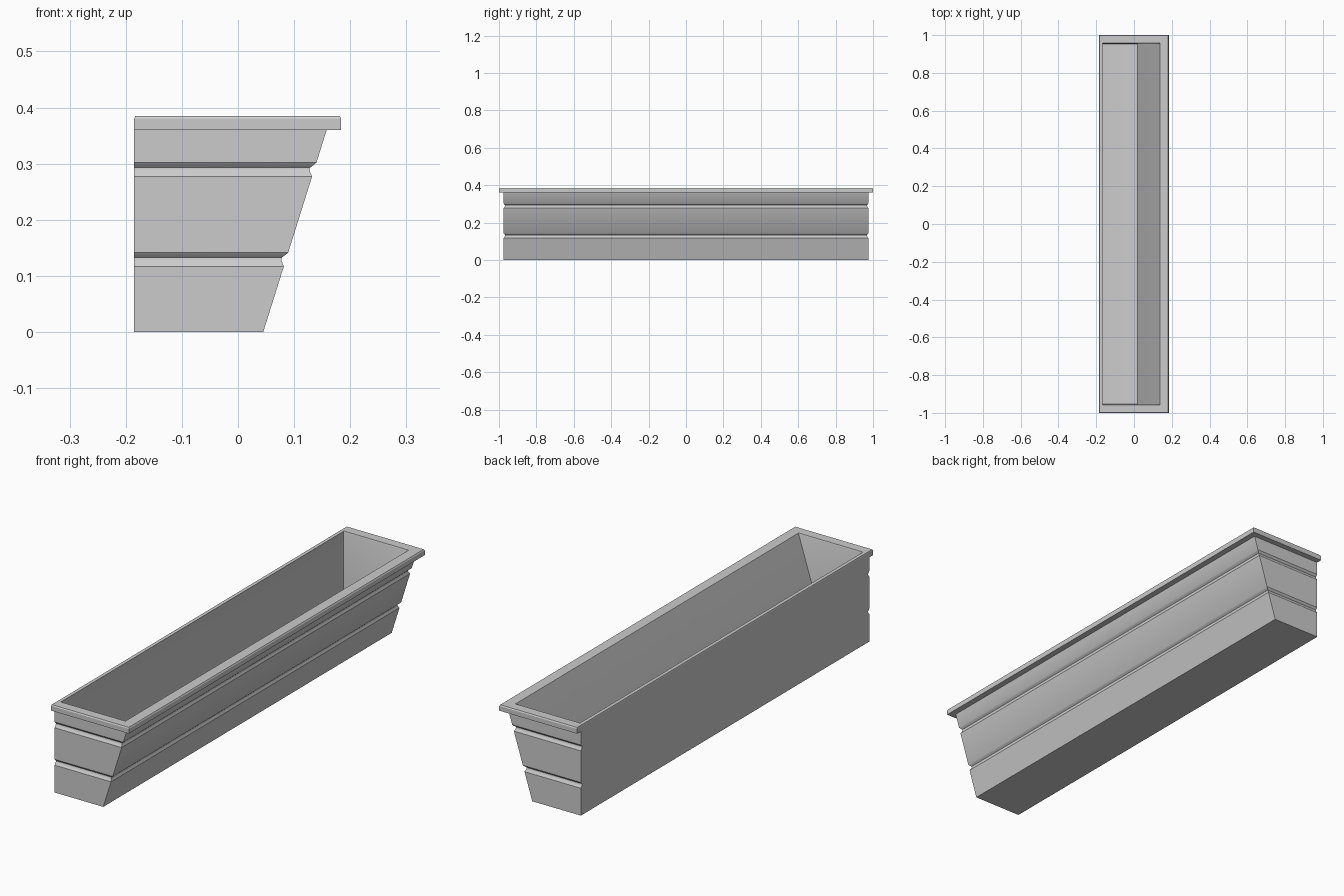
import bpy, bmesh, math

cube = bpy.data.objects.get("Cube")
if cube:
    bpy.data.objects.remove(cube, do_unlink=True)

# Single grey material
stone = bpy.data.materials.new("planter grey")
stone.use_nodes = True
GREY = (0.6, 0.6, 0.6, 1)
stone.diffuse_color = GREY
stone.node_tree.nodes["Principled BSDF"].inputs["Base Color"].default_value = GREY

BACK, BASE_FRONT, SLOPE = -0.185, 0.045, 0.314
END, RIM_Z, TOP = 0.975, 0.36, 0.385


def front_at(z):
    """Front wall position at a given height."""
    return BASE_FRONT + SLOPE * z


def groove(z):
    """Rounded moulding groove: height, inset into the front and ends."""
    return [(z, 0), (z + 0.008, 0.006), (z + 0.013, 0.0085),
            (z + 0.016, 0.0085), (z + 0.021, 0.003), (z + 0.025, 0)]


def ring(bm, back, front, end, z):
    corners = [(back, -end), (front, -end), (front, end), (back, end)]
    return [bm.verts.new((x, y, z)) for x, y in corners]


# Stack of rectangular rings running up the outside and down the inside
wall = [(0, 0)] + groove(0.117) + groove(0.277) + [(RIM_Z, 0)]
rings = [(BACK, front_at(z) - inset, END - inset, z) for z, inset in wall]
rings += [
    (BACK, 0.184, 1.0, RIM_Z),              # rim underside
    (BACK, 0.184, 1.0, TOP - 0.005),        # rim edge
    (BACK + 0.002, 0.181, 0.997, TOP),      # rim chamfer
    (-0.168, 0.137, 0.957, TOP),            # opening
    (-0.17, 0.135, 0.955, TOP - 0.005),
    (-0.17, 0.019, 0.955, 0.014),           # cavity foot
    (-0.167, 0.012, 0.952, 0.01),           # floor
]

bm = bmesh.new()
loops = [ring(bm, *r) for r in rings]
for low, high in zip(loops, loops[1:]):
    for i in range(4):
        j = (i + 1) % 4
        bm.faces.new((low[i], low[j], high[j], high[i]))
bm.faces.new(loops[0][::-1])
bm.faces.new(loops[-1])
bmesh.ops.recalc_face_normals(bm, faces=bm.faces)

mesh = bpy.data.meshes.new("window_box_planter")
bm.to_mesh(mesh)
bm.free()
mesh.materials.append(stone)
planter = bpy.data.objects.new("window_box_planter", mesh)
bpy.context.collection.objects.link(planter)

# Soften the grooves while keeping corners crisp
bpy.ops.object.select_all(action='DESELECT')
planter.select_set(True)
bpy.context.view_layer.objects.active = planter
bpy.ops.object.shade_smooth_by_angle(angle=math.radians(30))
